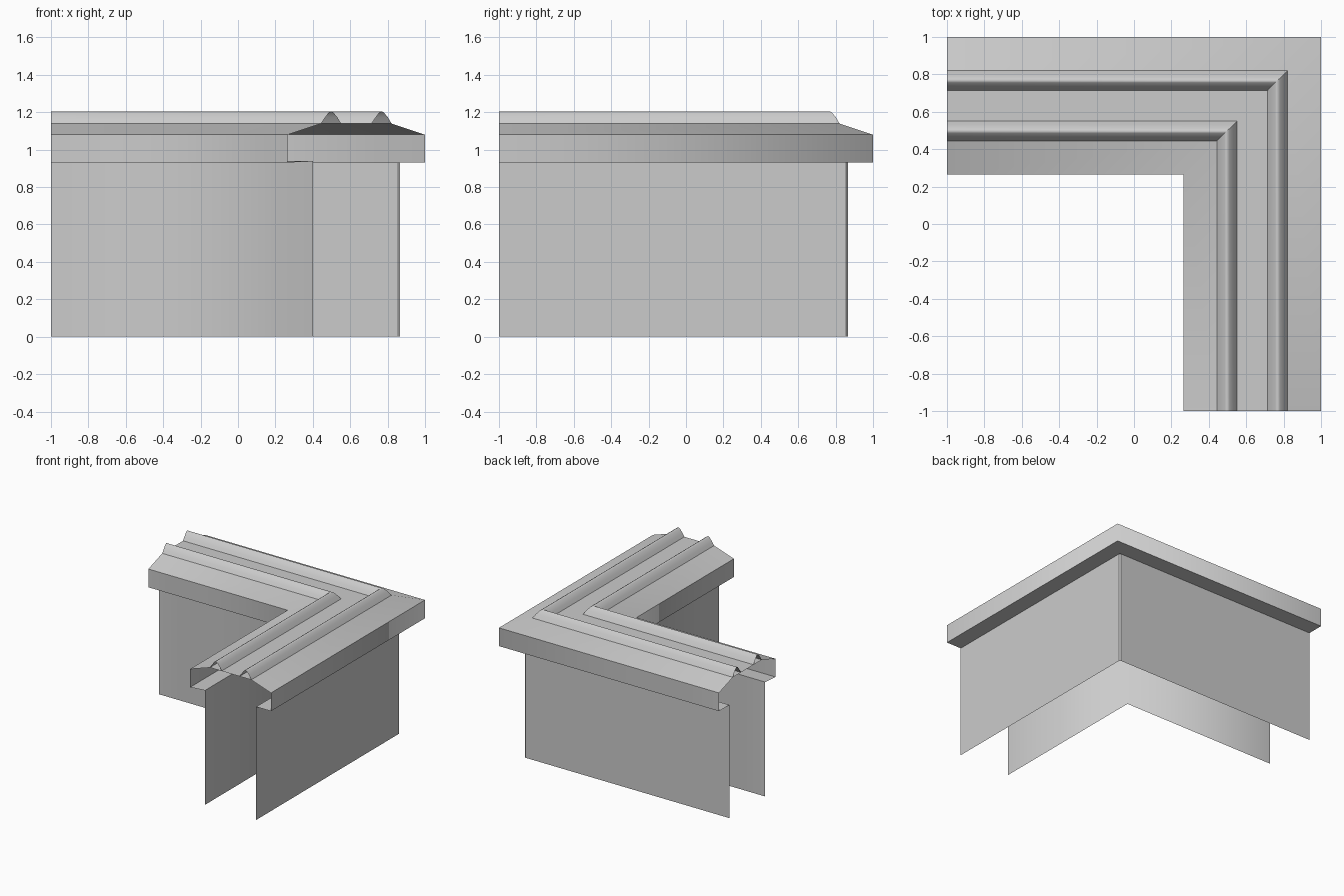
import bpy
import bmesh
import math

cube = bpy.data.objects.get("Cube")
if cube:
    bpy.data.objects.remove(cube, do_unlink=True)

# One plain grey for the whole piece
GREY = (0.6, 0.6, 0.6, 1.0)
grey = bpy.data.materials.new("plain_grey")
grey.use_nodes = True
grey.diffuse_color = GREY
grey.node_tree.nodes["Principled BSDF"].inputs["Base Color"].default_value = GREY


def corner_path(d, chamfer=0.0):
    """L-shaped plan line at distance d, running along the back then the side."""
    if chamfer:
        return [(-1, d), (d - chamfer, d), (d, d - chamfer), (d, -1)]
    return [(-1, d), (d, d), (d, -1)]


def sweep(name, profile, chamfer=0.0, split=True, smooth_corner=True):
    """Sweep an open (distance, height) profile round the corner.
    split keeps an edge crisp between strips; smooth_corner blends the corner."""
    bm = bmesh.new()
    legs = len(corner_path(0, chamfer)) - 1

    def row(point):
        d, z = point
        return [bm.verts.new((x, y, z)) for x, y in corner_path(d, chamfer)]

    rows = [row(p) for p in profile]
    for i in range(len(profile) - 1):
        a, b = rows[i], rows[i + 1]
        if split and i:
            a = row(profile[i])
        for k in range(legs):
            face = bm.faces.new((a[k], a[k + 1], b[k + 1], b[k]))
            face.smooth = smooth_corner or not split
        if split:
            rows[i + 1] = b
    # Crease the mitre where the legs should stay distinct
    if not smooth_corner:
        for r in rows:
            for q in rows:
                for k in range(1, legs):
                    edge = bm.edges.get((r[k], q[k])) if r is not q else None
                    if edge:
                        edge.smooth = False
    mesh = bpy.data.meshes.new(name)
    bm.to_mesh(mesh)
    bm.free()
    mesh.materials.append(grey)
    obj = bpy.data.objects.new(name, mesh)
    bpy.context.collection.objects.link(obj)
    return obj


# Thin wall skins, open at the ends and underneath
sweep("outer_wall", [(0.865, 0), (0.865, 0.93)][::-1], chamfer=0.01, smooth_corner=False)
sweep("inner_wall", [(0.40, 0), (0.40, 0.94)])

# Overhanging coping: soffit, fascia, slope, flat top and back down
sweep("coping", [
    (0.40, 0.94), (0.265, 0.93), (0.265, 1.08), (0.445, 1.14),
    (0.82, 1.14), (1.0, 1.08), (1.0, 0.93), (0.865, 0.93),
])

# Two hollow rounded rails along the flat top
RAIL = [(-0.053, 0), (-0.037, 0.025), (-0.012, 0.058), (0, 0.065),
        (0.012, 0.058), (0.033, 0.033), (0.053, 0)]
for name, centre in (("inner_rail", 0.498), ("outer_rail", 0.768)):
    sweep(name, [(centre + d, 1.14 + h) for d, h in RAIL],
          split=False, smooth_corner=False)
